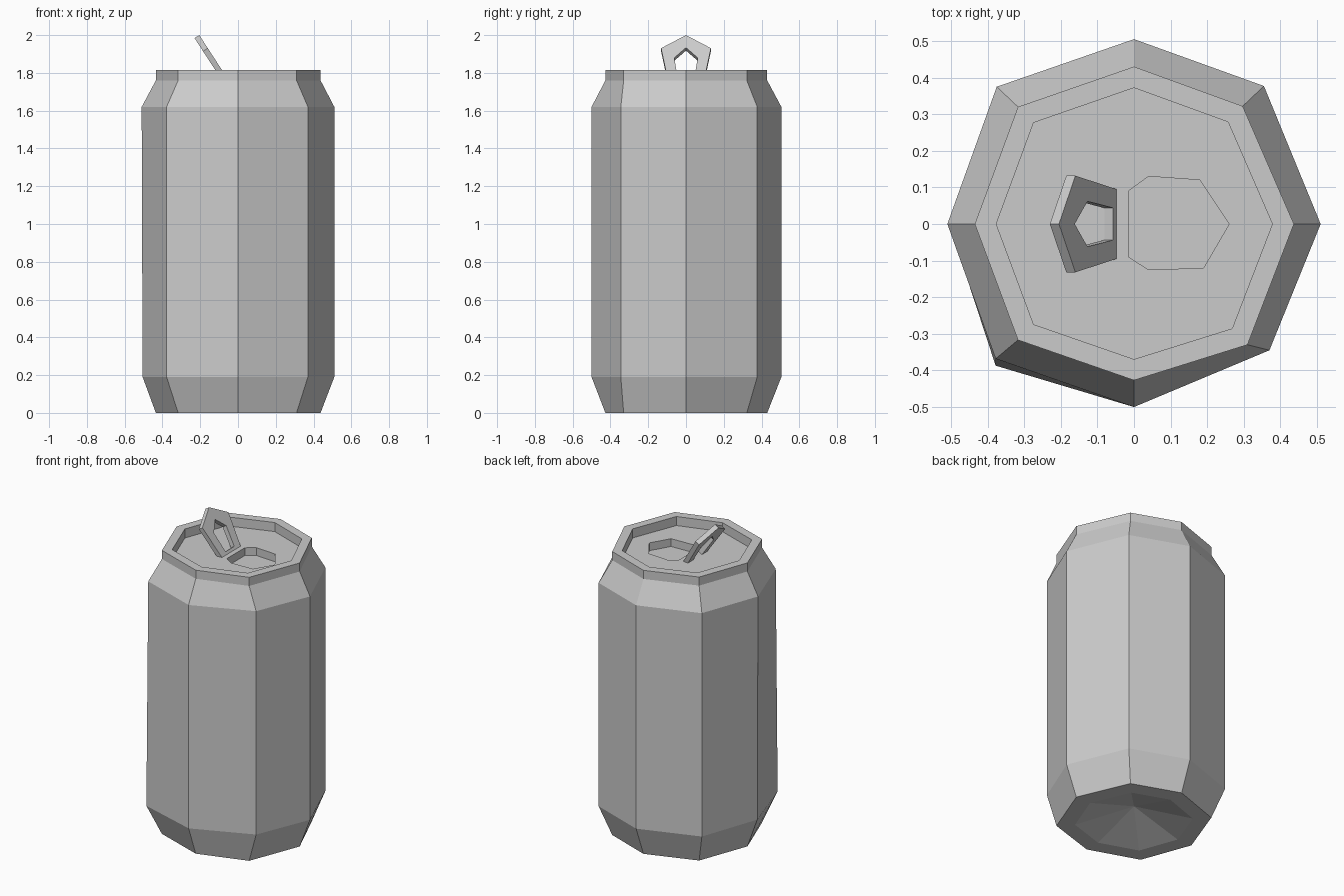
import bpy
import bmesh
from mathutils import Vector

cube = bpy.data.objects.get("Cube")
if cube:
    bpy.data.objects.remove(cube, do_unlink=True)

metal = bpy.data.materials.new("light grey metal")
metal.use_nodes = True
GREY = (0.6, 0.6, 0.6, 1)
metal.diffuse_color = GREY
metal.node_tree.nodes["Principled BSDF"].inputs["Base Color"].default_value = GREY


def ring(bm, outline, z, scale=1):
    return [bm.verts.new((x * scale, y * scale, z)) for x, y in outline]


def bridge(bm, lower, upper):
    count = len(lower)
    for i in range(count):
        j = (i + 1) % count
        bm.faces.new((lower[i], lower[j], upper[j], upper[i]))


def finish(bm, name):
    bmesh.ops.recalc_face_normals(bm, faces=bm.faces)
    mesh = bpy.data.meshes.new(name)
    bm.to_mesh(mesh)
    bm.free()
    mesh.materials.append(metal)
    obj = bpy.data.objects.new(name, mesh)
    bpy.context.collection.objects.link(obj)
    return obj


# Slightly uneven eight-sided outlines, counter-clockwise
wide = [(.51, 0), (.355, .377), (0, .505), (-.375, .375),
        (-.51, 0), (-.378, -.368), (0, -.5), (.37, -.345)]
narrow = [(.437, 0), (.297, .322), (0, .43), (-.317, .32),
          (-.435, 0), (-.317, -.317), (0, -.427), (.31, -.33)]
wide_low = list(wide)
wide_low[4:6] = [(-.505, 0), (-.378, -.387)]
opening = [(.26, 0), (.18, .12), (.04, .13), (-.015, .09),
           (-.015, -.09), (.04, -.125), (.19, -.12)]
FLOOR = 1.757

# Can body: domed base, walls, shoulder, rim and recessed lid with opening
bm = bmesh.new()
base_inner = ring(bm, narrow, 0, .76)
loops = [base_inner, ring(bm, narrow, 0), ring(bm, wide_low, .19),
         ring(bm, wide, 1.62), ring(bm, narrow, 1.76),
         ring(bm, narrow, 1.815), ring(bm, narrow, 1.815, .865),
         ring(bm, narrow, FLOOR, .865)]
for lower, upper in zip(loops, loops[1:]):
    bridge(bm, lower, upper)
apex = bm.verts.new((0, 0, .1))
for a, b in zip(base_inner, base_inner[1:] + base_inner[:1]):
    bm.faces.new((a, apex, b))

# Lid floor around the opening, then the sunken opening
hole_top = ring(bm, opening, FLOOR)
hole_floor = ring(bm, opening, FLOOR - .05)
edges = []
for loop in (loops[-1], hole_top):
    for a, b in zip(loop, loop[1:] + loop[:1]):
        edges.append(bm.edges.get((a, b)) or bm.edges.new((a, b)))
bmesh.ops.triangle_fill(bm, edges=edges, use_beauty=True)
bridge(bm, hole_top, hole_floor)
bm.faces.new(hole_floor)
finish(bm, "can_body")

# Pull tab: tilted five-sided loop with a hole
tab_outer = [(-.205, 0), (-.16, -.132), (-.033, -.09), (-.033, .09), (-.16, .132)]
tab_inner = [(-.162, 0), (-.127, -.062), (-.057, -.044), (-.057, .044), (-.127, .062)]
thickness = Vector((-.025, 0, -.016))
bm = bmesh.new()


def tab_ring(outline, offset):
    return [bm.verts.new(Vector((x, y, 2 - (x + .205) * 1.54)) + offset)
            for x, y in outline]


front_outer, front_inner = [tab_ring(o, Vector()) for o in (tab_outer, tab_inner)]
back_outer, back_inner = [tab_ring(o, thickness) for o in (tab_outer, tab_inner)]
bridge(bm, front_outer, front_inner)
bridge(bm, front_inner, back_inner)
bridge(bm, back_inner, back_outer)
bridge(bm, back_outer, front_outer)
finish(bm, "pull_tab")
